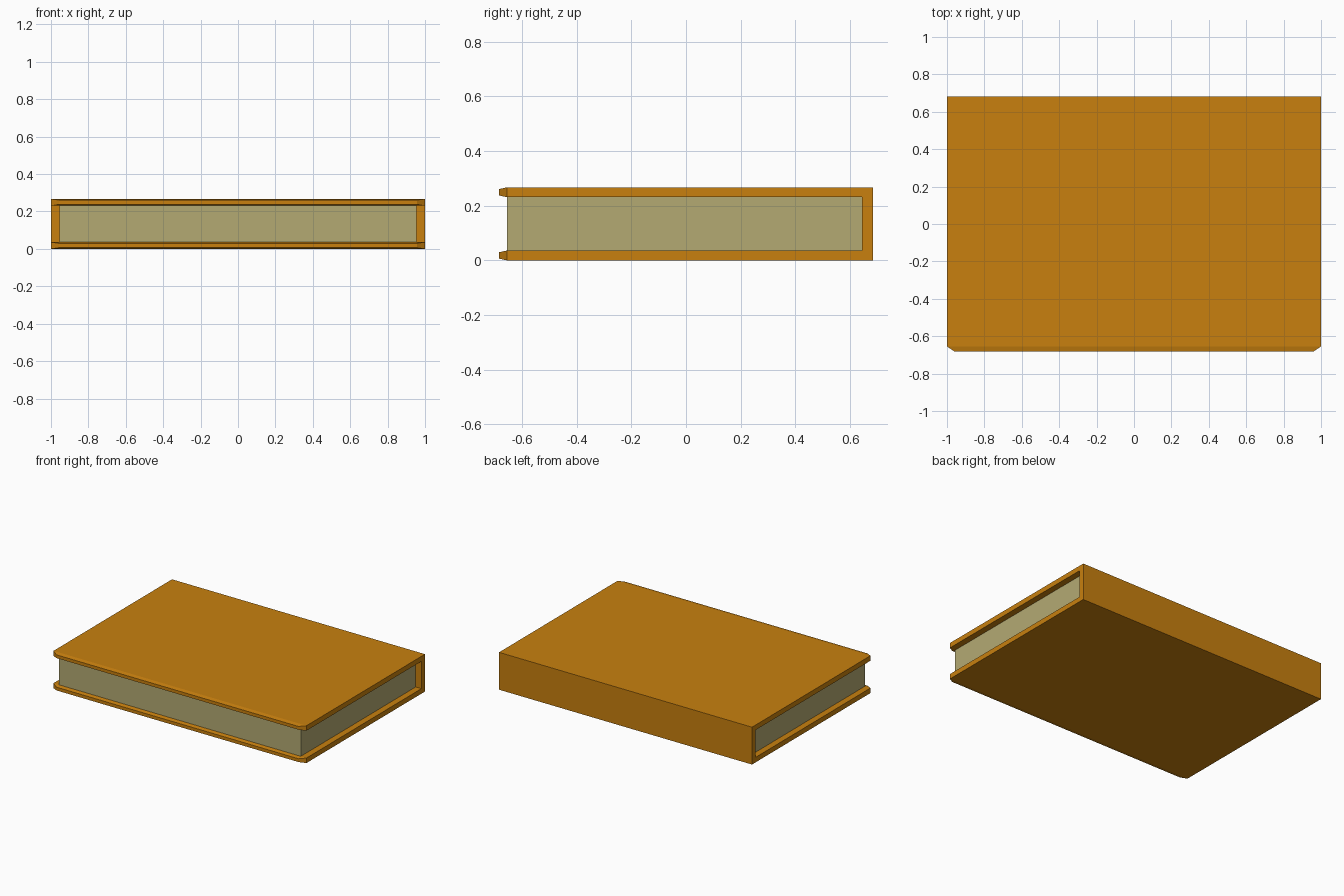
import bpy
import bmesh
from mathutils import Vector

cube = bpy.data.objects.get("Cube")
if cube:
    bpy.data.objects.remove(cube, do_unlink=True)

# Main dimensions
HALF_WIDTH, PAGE_HALF_WIDTH = 1.0, 0.955
FRONT, TIP, SPINE, BACK = -0.655, -0.683, 0.643, 0.683
HEIGHT, BOARD = 0.267, 0.036


def make_material(name, color):
    mat = bpy.data.materials.new(name)
    mat.use_nodes = True
    mat.diffuse_color = color
    mat.node_tree.nodes["Principled BSDF"].inputs["Base Color"].default_value = color
    return mat


def extrude_profile(bm, points, half_width):
    """Sweep a closed (y, z) profile along x."""
    face = bm.faces.new([bm.verts.new((-half_width, y, z)) for y, z in points])
    result = bmesh.ops.extrude_face_region(bm, geom=[face], use_keep_orig=True)
    verts = [v for v in result["geom"] if isinstance(v, bmesh.types.BMVert)]
    bmesh.ops.translate(bm, verts=verts, vec=(2 * half_width, 0, 0))
    bmesh.ops.recalc_face_normals(bm, faces=bm.faces)


def finish(bm, name, mat):
    bmesh.ops.recalc_face_normals(bm, faces=bm.faces)
    mesh = bpy.data.meshes.new(name)
    bm.to_mesh(mesh)
    bm.free()
    mesh.materials.append(mat)
    obj = bpy.data.objects.new(name, mesh)
    bpy.context.collection.objects.link(obj)
    return obj


cover_mat = make_material("cover_orange", (0.58, 0.216, 0.0045, 1))
page_mat = make_material("page_cream", (0.456, 0.402, 0.171, 1))

# Cover: two boards joined by the spine
bm = bmesh.new()
top = HEIGHT - BOARD
extrude_profile(bm, [(FRONT, 0), (BACK, 0), (BACK, HEIGHT), (FRONT, HEIGHT),
                     (FRONT, top), (SPINE, top), (SPINE, BOARD), (FRONT, BOARD)],
                HALF_WIDTH)

# Tapered lip along the front edge of each board
bm.normal_update()
edges = [f for f in bm.faces if f.normal.y < -0.9 and f.calc_center_median().y < FRONT + 0.01]
for face in bmesh.ops.extrude_discrete_faces(bm, faces=edges)["faces"]:
    center = face.calc_center_median()
    for v in face.verts:
        offset = v.co - center
        v.co = Vector((offset.x * 0.957, TIP, center.z + offset.z * 0.65))
bmesh.ops.remove_doubles(bm, verts=bm.verts, dist=0.0001)
finish(bm, "book_cover", cover_mat)

# Page block between the boards
bm = bmesh.new()
extrude_profile(bm, [(FRONT, BOARD), (SPINE, BOARD), (SPINE, top), (FRONT, top)],
                PAGE_HALF_WIDTH)
finish(bm, "page_block", page_mat)
